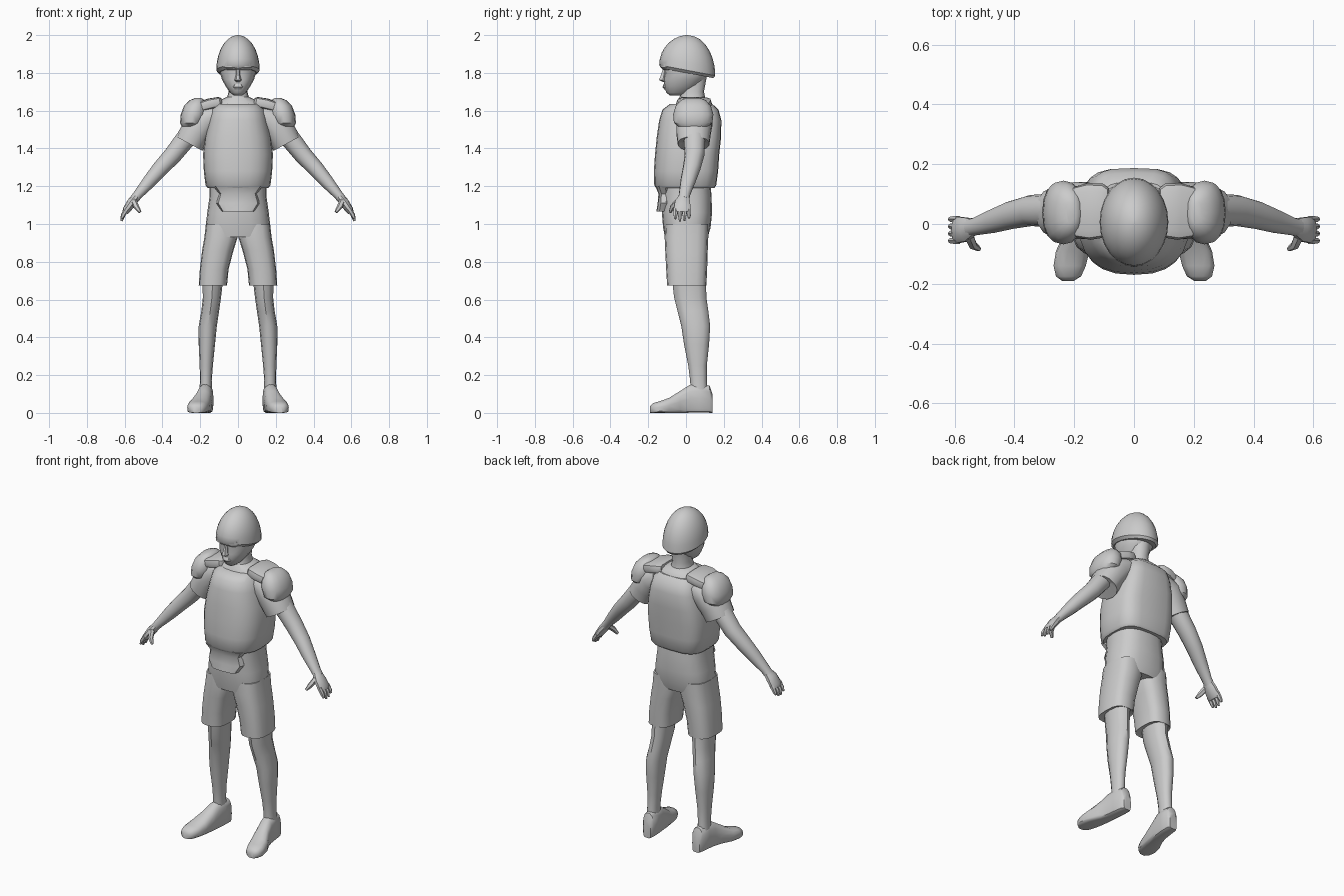
import bpy, bmesh, math
from mathutils import Vector as V

def spow(c, p):
    return math.copysign(abs(c) ** (2 / p), c)

def loft(name, rings, n=16, mirror=False, pf=2.2, pb=2.2, angle=40):
    """Skin rings (centre, side vector, up vector); pf/pb square off the -v/+v halves."""
    bm = bmesh.new()
    loops = []
    for c, u, v in rings:
        ring = []
        for i in range(n):
            a = 2 * math.pi * i / n
            p = pf if math.sin(a) < 0 else pb
            ring.append(bm.verts.new(V(c) + V(u) * spow(math.cos(a), p) + V(v) * spow(math.sin(a), p)))
        loops.append(ring)
    for a, b in zip(loops, loops[1:]):
        for i in range(n):
            j = (i + 1) % n
            bm.faces.new((a[i], a[j], b[j], b[i]))
    bm.faces.new(loops[0])
    bm.faces.new(loops[-1])
    bmesh.ops.recalc_face_normals(bm, faces=bm.faces)
    me = bpy.data.meshes.new(name)
    bm.to_mesh(me)
    bm.free()
    ob = bpy.data.objects.new(name, me)
    bpy.context.collection.objects.link(ob)
    bpy.ops.object.select_all(action='DESELECT')
    ob.select_set(True)
    bpy.context.view_layer.objects.active = ob
    bpy.ops.object.shade_smooth_by_angle(angle=math.radians(angle))
    if mirror:
        m = ob.modifiers.new("Mirror", 'MIRROR')
        m.use_mirror_merge = False
    return ob

def stack(name, rows, **kw):
    """Level rings: (z, x centre, half width, y front, y back, optional z slope along y)."""
    rings = []
    for z, x, rx, y0, y1, *s in rows:
        s = s[0] if s else 0
        cy, ry = (y0 + y1) / 2, (y1 - y0) / 2
        rings.append(((x, cy, z + s * cy), (rx, 0, 0), (0, ry, s * ry)))
    return loft(name, rings, **kw)

def limb(name, pts, **kw):
    """Rings square to a path: (x, y, z, thickness radius, depth radius)."""
    rings = []
    for i, p in enumerate(pts):
        a, b = pts[max(i - 1, 0)], pts[min(i + 1, len(pts) - 1)]
        t = (V(b[:3]) - V(a[:3])).normalized()
        u = t.cross(V((0, 1, 0))).normalized()
        rings.append((p[:3], u * p[3], u.cross(t) * p[4]))
    return loft(name, rings, mirror=True, **kw)

# Helmet: dome whose rim slopes down to the back
dome = [(1.80, 0, 0.100, -0.132, 0.145, -0.19)]
for k in range(8):
    a = math.radians(k * 12.5)
    c, s = math.cos(a), math.sin(a)
    dome.append((1.815 + 0.185 * s, 0, 0.115 * c, 0.005 - 0.147 * c, 0.005 + 0.15 * c, -0.19 * (1 - s)))
stack("helmet", dome, n=24, pf=2, pb=2)

# Head, nose, brow and neck
stack("head", [(1.68, 0, 0.022, -0.085, -0.02), (1.695, 0, 0.042, -0.104, 0.02),
               (1.73, 0, 0.066, -0.115, 0.07), (1.765, 0, 0.085, -0.118, 0.10),
               (1.80, 0, 0.095, -0.112, 0.12), (1.85, 0, 0.095, -0.125, 0.12)])
stack("nose", [(1.752, 0, 0.010, -0.125, -0.10), (1.762, 0, 0.019, -0.146, -0.10),
               (1.785, 0, 0.012, -0.136, -0.10), (1.825, 0, 0.008, -0.122, -0.10)], n=6)
stack("mouth", [(1.712, 0, 0.02, -0.115, -0.08), (1.725, 0, 0.03, -0.124, -0.08),
                (1.742, 0, 0.02, -0.118, -0.08)], n=8)
stack("brow", [(1.815, 0, 0.06, -0.118, -0.06), (1.828, 0, 0.075, -0.134, -0.06),
               (1.85, 0, 0.075, -0.134, -0.06)], n=12)
stack("neck", [(1.60, 0, 0.085, -0.05, 0.12), (1.655, 0, 0.062, -0.04, 0.105),
               (1.70, 0, 0.050, -0.025, 0.095), (1.78, 0, 0.056, -0.03, 0.11)])

# Padded vest with a flatter back, and its collar
stack("vest", [(1.19, 0, 0.160, -0.158, 0.150), (1.205, 0, 0.172, -0.168, 0.160),
               (1.28, 0, 0.181, -0.170, 0.170), (1.37, 0, 0.185, -0.164, 0.176),
               (1.46, 0, 0.175, -0.155, 0.186), (1.55, 0, 0.155, -0.142, 0.187),
               (1.605, 0, 0.140, -0.125, 0.172), (1.635, 0, 0.115, -0.085, 0.14)],
      n=24, pf=2.5, pb=3.6)
stack("collar", [(1.60, 0, 0.16, -0.07, 0.15), (1.645, 0, 0.12, -0.05, 0.135),
                 (1.672, 0, 0.06, -0.035, 0.10)])

# Front guard hanging under the vest
stack("waist_guard", [(1.065, 0, 0.085, -0.157, -0.07), (1.11, 0, 0.115, -0.150, -0.06),
                      (1.16, 0, 0.100, -0.146, -0.06), (1.20, 0, 0.13, -0.162, -0.06)], n=12, pf=3)

# Shorts: hip block and two wide legs
stack("shorts_hips", [(0.93, 0, 0.165, -0.112, 0.115), (0.98, 0, 0.172, -0.121, 0.130),
                      (1.06, 0, 0.163, -0.128, 0.138), (1.15, 0, 0.150, -0.128, 0.135),
                      (1.21, 0, 0.150, -0.13, 0.13)], n=20, pf=2.6, pb=2.6)
stack("shorts_leg", [(0.68, 0.133, 0.064, -0.088, 0.095), (0.675, 0.133, 0.075, -0.100, 0.108),
                     (0.76, 0.126, 0.076, -0.105, 0.112), (0.86, 0.107, 0.083, -0.110, 0.115),
                     (0.93, 0.090, 0.088, -0.113, 0.118), (1.00, 0.085, 0.085, -0.11, 0.12)],
      mirror=True, pf=2.8, pb=2.8)

# Bare lower legs
stack("leg", [(0.10, 0.172, 0.034, 0.025, 0.115), (0.17, 0.170, 0.031, 0.022, 0.110),
              (0.25, 0.168, 0.035, 0.012, 0.110), (0.36, 0.165, 0.043, -0.010, 0.122),
              (0.46, 0.160, 0.048, -0.025, 0.128), (0.54, 0.147, 0.047, -0.045, 0.118),
              (0.61, 0.138, 0.048, -0.063, 0.108), (0.72, 0.133, 0.056, -0.075, 0.105)],
      n=12, mirror=True)

# Shoes: upright rings from heel to toe, splayed outward
shoe = [(0.140, 0.165, 0.025, 0.10), (0.125, 0.166, 0.036, 0.145), (0.07, 0.170, 0.040, 0.158),
        (0.02, 0.176, 0.041, 0.150), (-0.03, 0.186, 0.046, 0.118), (-0.09, 0.205, 0.056, 0.080),
        (-0.14, 0.215, 0.054, 0.062), (-0.175, 0.219, 0.042, 0.052), (-0.19, 0.221, 0.02, 0.035)]
loft("shoe", [((x, y, h / 2), (w, 0, 0), (0, 0, h / 2)) for y, x, w, h in shoe],
     n=14, mirror=True, pf=5, pb=2.4)

# Sleeves flaring to an open hem
limb("sleeve", [(0.12, 0.045, 1.575, 0.07, 0.09), (0.18, 0.045, 1.545, 0.085, 0.098),
                (0.225, 0.04, 1.485, 0.082, 0.093), (0.258, 0.04, 1.425, 0.080, 0.085),
                (0.252, 0.04, 1.435, 0.055, 0.06)], n=14)

# Rounded shoulder cap and the flat plate linking it to the collar
cap = [(1.515, 0.252, 0.045, -0.040, 0.115), (1.535, 0.245, 0.062, -0.064, 0.140),
       (1.58, 0.236, 0.067, -0.068, 0.145), (1.625, 0.226, 0.060, -0.055, 0.132),
       (1.655, 0.217, 0.040, -0.028, 0.105), (1.667, 0.21, 0.016, 0.0, 0.075)]
stack("shoulder_cap", cap, mirror=True, pf=2.3, pb=2.3)
limb("shoulder_plate", [(0.085, 0.045, 1.648, 0.020, 0.075), (0.10, 0.045, 1.645, 0.028, 0.09),
                        (0.15, 0.042, 1.635, 0.030, 0.095), (0.195, 0.04, 1.622, 0.028, 0.085)],
     n=12, pf=4, pb=4)

# Arm down to the wrist
limb("arm", [(0.22, 0.045, 1.52, 0.055, 0.06), (0.29, 0.045, 1.435, 0.052, 0.056),
             (0.345, 0.045, 1.365, 0.048, 0.052), (0.41, 0.03, 1.295, 0.043, 0.047),
             (0.47, 0.01, 1.225, 0.036, 0.040), (0.53, -0.008, 1.155, 0.025, 0.030),
             (0.55, -0.012, 1.13, 0.024, 0.030)], n=12)

# Palm, thumb and four fingers
limb("palm", [(0.538, -0.010, 1.145, 0.022, 0.028), (0.562, -0.018, 1.115, 0.025, 0.042),
              (0.590, -0.020, 1.075, 0.021, 0.046), (0.598, -0.020, 1.06, 0.015, 0.042)], n=10)
limb("thumb", [(0.552, -0.040, 1.12, 0.017, 0.017), (0.538, -0.072, 1.09, 0.015, 0.014),
               (0.518, -0.084, 1.063, 0.008, 0.008)], n=6)
for i, drop in enumerate((0.012, 0.0, 0.002, 0.016)):
    y = -0.056 + 0.024 * i
    limb(f"finger_{i + 1}", [(0.588, y, 1.08, 0.013, 0.012), (0.608, y, 1.048, 0.012, 0.011),
                             (0.617, y, 1.015 + drop, 0.006, 0.006)], n=6)
